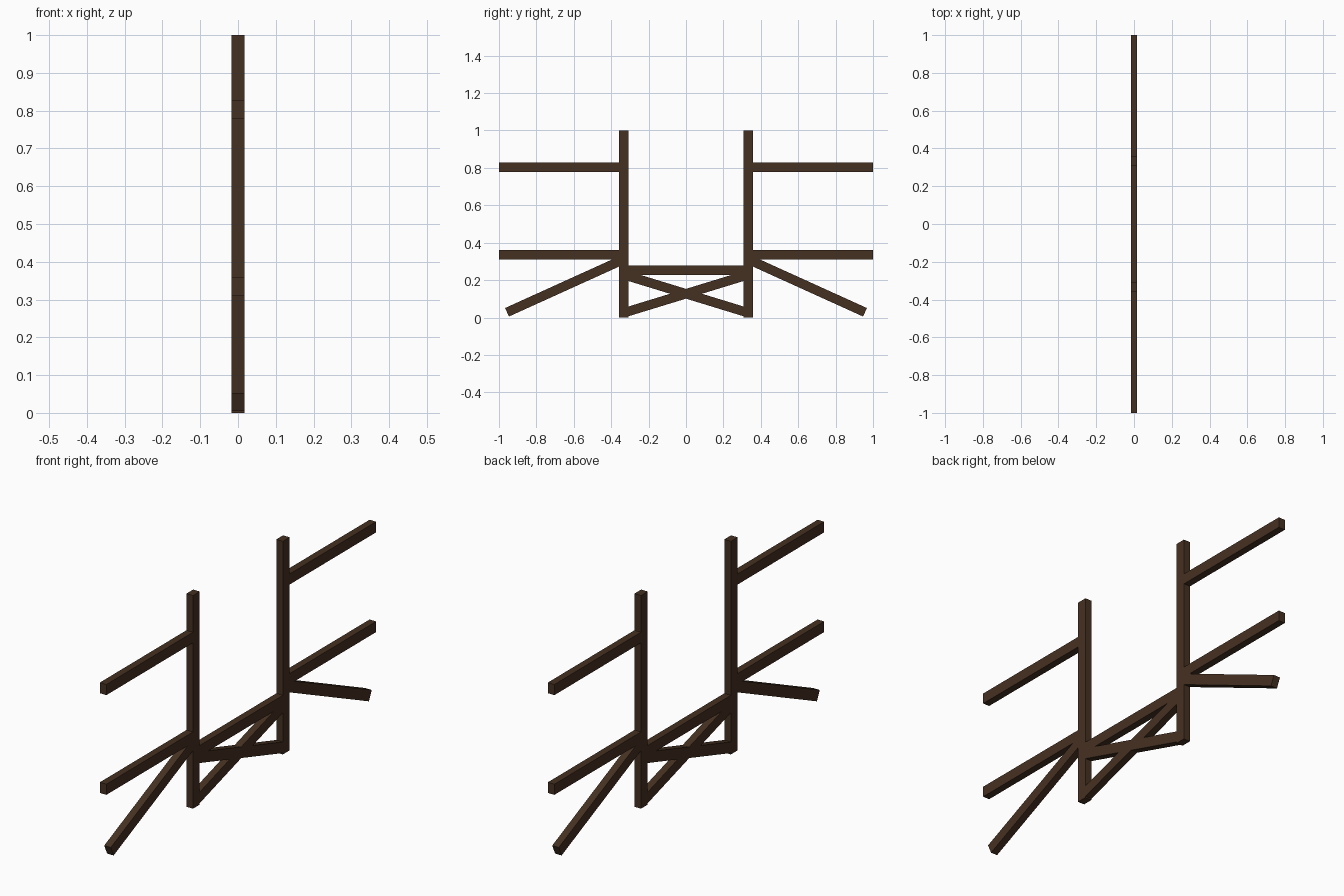
import bpy, math

if "Cube" in bpy.data.objects:
    bpy.data.objects.remove(bpy.data.objects["Cube"])

WIDTH, DEPTH = 0.05, 0.034   # beam section: in the fence plane, and along x
POST_Y = 0.333

wood = bpy.data.materials.new("dark_wood")
wood.diffuse_color = (0.06, 0.03, 0.015, 1)
wood.use_nodes = True
wood.node_tree.nodes["Principled BSDF"].inputs["Base Color"].default_value = wood.diffuse_color


def beam(name, a, b):
    """Square-cut beam between two (y, z) centre-line points."""
    dy, dz = b[0] - a[0], b[1] - a[1]
    bpy.ops.mesh.primitive_cube_add(
        size=1, location=(0, (a[0] + b[0]) / 2, (a[1] + b[1]) / 2))
    ob = bpy.context.object
    ob.name = name
    ob.scale = (DEPTH, math.hypot(dy, dz), WIDTH)
    ob.rotation_euler = (math.atan2(dz, dy), 0, 0)
    ob.data.materials.append(wood)
    return ob


for side, s in (("left", -1), ("right", 1)):
    # Upright post
    beam(f"{side}_post", (s * POST_Y, 0), (s * POST_Y, 1))
    # Outer rails
    beam(f"{side}_upper_rail", (s * POST_Y, 0.803), (s, 0.803))
    beam(f"{side}_lower_rail", (s * POST_Y, 0.335), (s, 0.335))
    # Sloping strut down to the ground
    beam(f"{side}_strut", (s * POST_Y, 0.311), (s * 0.957, 0.028))
    # One half of the cross brace
    beam(f"{side}_cross_brace", (s * POST_Y, 0.025), (-s * POST_Y, 0.229))

# Low rail between the posts
beam("middle_rail", (-POST_Y, 0.2525), (POST_Y, 0.2525))
